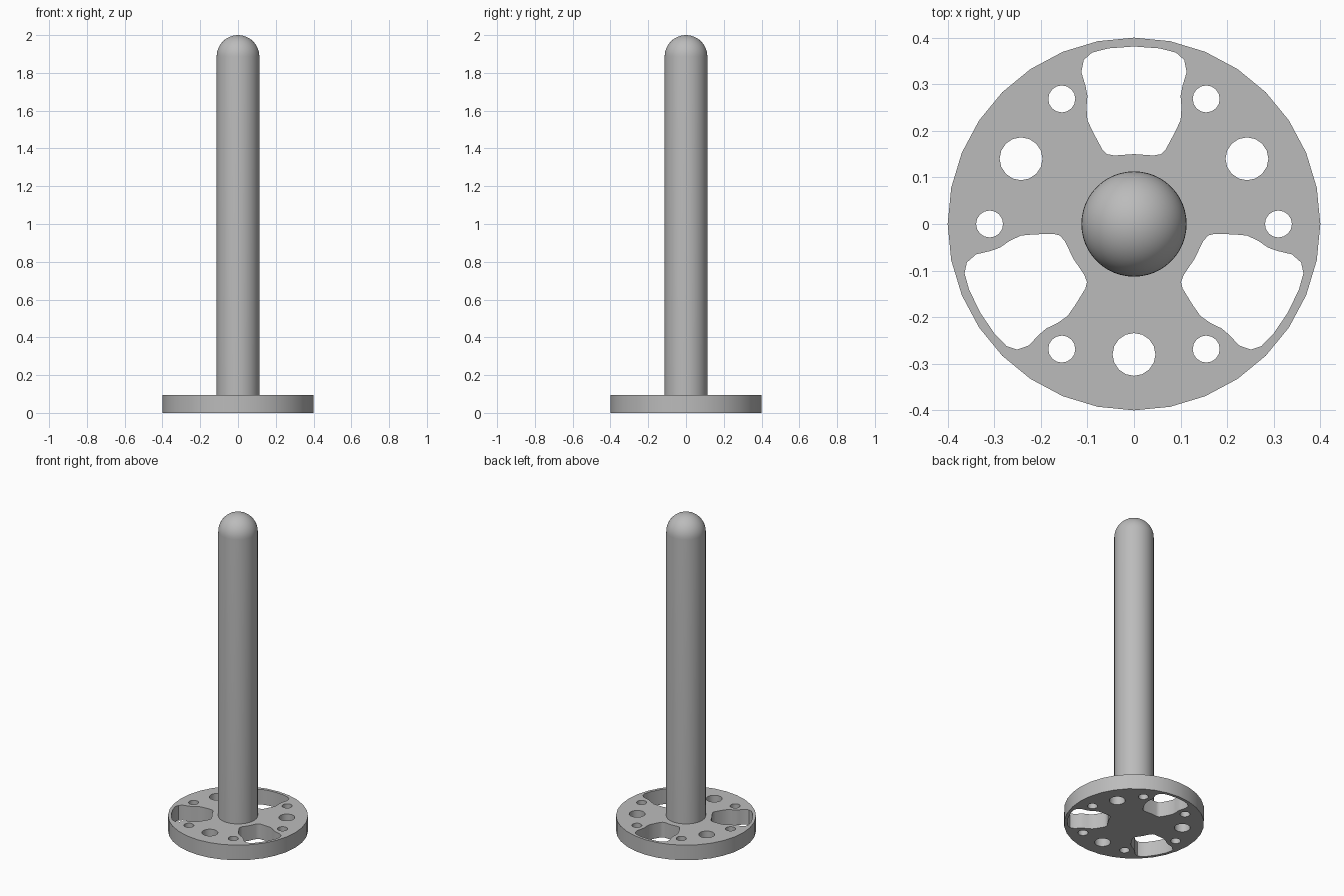
import bpy, bmesh
from math import sin, cos, pi, radians
from mathutils import Vector, Matrix

cube = bpy.data.objects.get("Cube")
if cube:
    bpy.data.objects.remove(cube, do_unlink=True)

grey = bpy.data.materials.new("plain_grey")
grey.use_nodes = True
colour = (0.5, 0.5, 0.5, 1)
grey.diffuse_color = colour
grey.node_tree.nodes["Principled BSDF"].inputs["Base Color"].default_value = colour

BASE_R, BASE_H = 0.40, 0.095
ROD_R, TOP = 0.113, 2.0


def circle(radius, count, centre=(0, 0)):
    return [(centre[0] + radius * cos(2 * pi * i / count),
             centre[1] + radius * sin(2 * pi * i / count)) for i in range(count)]


def polar(radius, degrees):
    return radius * cos(radians(degrees)), radius * sin(radians(degrees))


def finish(obj, angle):
    obj.data.materials.clear()
    obj.data.materials.append(grey)
    bpy.ops.object.select_all(action='DESELECT')
    obj.select_set(True)
    bpy.context.view_layer.objects.active = obj
    bpy.ops.object.shade_smooth_by_angle(angle=radians(angle))


# Base plate outlines: rim, six bolt holes, three round holes, three pockets
outlines = [circle(BASE_R, 32)]
outlines += [circle(0.029, 16, polar(0.31, 60 * i)) for i in range(6)]
outlines += [circle(0.046, 16, polar(0.28, 30 + 120 * i)) for i in range(3)]

half = [(0.055, 0.377), (0.09, 0.368), (0.108, 0.352), (0.113, 0.326),
        (0.104, 0.296), (0.1, 0.275), (0.102, 0.25), (0.1, 0.223),
        (0.088, 0.197), (0.068, 0.16), (0.058, 0.15), (0.042, 0.147)]
pocket = [(0, 0.381)] + half + [(0, 0.15)] + [(-x, y) for x, y in reversed(half)]
for i in range(3):
    turn = Matrix.Rotation(radians(120 * i), 2)
    outlines.append([tuple(turn @ Vector(p)) for p in pocket])

# Base plate: filled outlines, extruded to thickness
curve = bpy.data.curves.new("base_plate", 'CURVE')
curve.dimensions = '2D'
curve.fill_mode = 'BOTH'
curve.extrude = BASE_H / 2
for outline in outlines:
    spline = curve.splines.new('POLY')
    spline.points.add(len(outline) - 1)
    for point, (x, y) in zip(spline.points, outline):
        point.co = (x, y, 0, 1)
    spline.use_cyclic_u = True
helper = bpy.data.objects.new("plate_outline", curve)
bpy.context.collection.objects.link(helper)
bpy.context.view_layer.update()
evaluated = helper.evaluated_get(bpy.context.evaluated_depsgraph_get())
mesh = bpy.data.meshes.new_from_object(evaluated)
bpy.data.objects.remove(helper, do_unlink=True)

bm = bmesh.new()
bm.from_mesh(mesh)
bmesh.ops.remove_doubles(bm, verts=bm.verts, dist=0.0005)
bmesh.ops.translate(bm, verts=bm.verts, vec=(0, 0, BASE_H / 2))
bmesh.ops.recalc_face_normals(bm, faces=bm.faces)
bm.to_mesh(mesh)
bm.free()
plate = bpy.data.objects.new("base_plate", mesh)
bpy.context.collection.objects.link(plate)
finish(plate, 35)

# Rod with a domed tip: half profile spun around z
bm = bmesh.new()
dome = [(ROD_R * cos(pi / 2 * i / 12), TOP - ROD_R + ROD_R * sin(pi / 2 * i / 12))
        for i in range(13)]
verts = [bm.verts.new((r, 0, z)) for r, z in [(ROD_R, BASE_H - 0.01)] + dome]
edges = [bm.edges.new(pair) for pair in zip(verts, verts[1:])]
bmesh.ops.spin(bm, geom=verts + edges, cent=(0, 0, 0), axis=(0, 0, 1),
               angle=2 * pi, steps=48)
bmesh.ops.remove_doubles(bm, verts=bm.verts, dist=0.0001)
bmesh.ops.holes_fill(bm, edges=[e for e in bm.edges if e.is_boundary])
bmesh.ops.recalc_face_normals(bm, faces=bm.faces)
mesh = bpy.data.meshes.new("rod")
bm.to_mesh(mesh)
bm.free()
rod = bpy.data.objects.new("rod", mesh)
bpy.context.collection.objects.link(rod)
finish(rod, 40)
